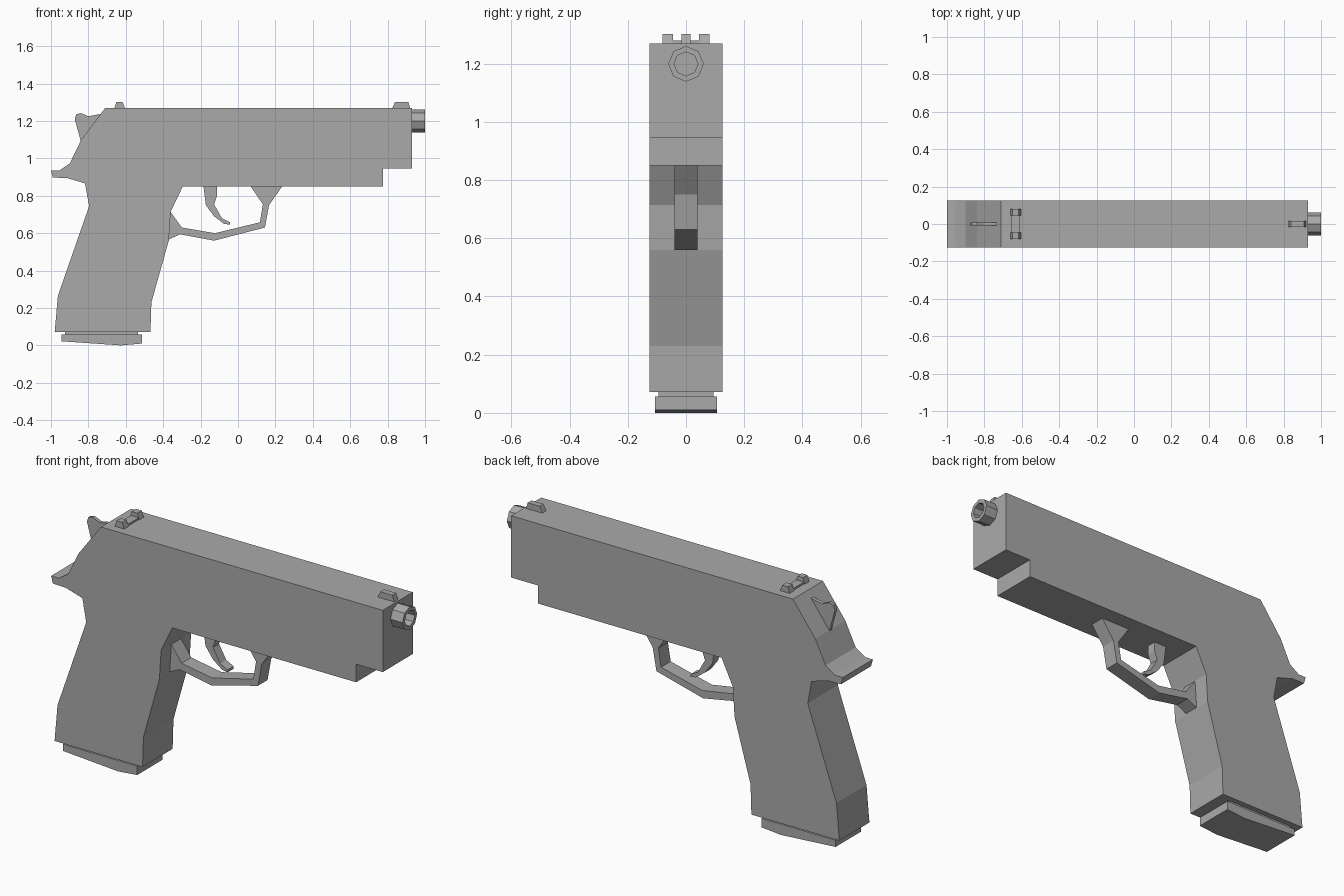
import bpy, bmesh, math

cube = bpy.data.objects.get("Cube")
if cube:
    bpy.data.objects.remove(cube)

grey = bpy.data.materials.new("plain grey")
grey.use_nodes = True
COLOUR = (0.4, 0.4, 0.4, 1)
grey.diffuse_color = COLOUR
grey.node_tree.nodes["Principled BSDF"].inputs["Base Color"].default_value = COLOUR


def finish(name, bm):
    bmesh.ops.recalc_face_normals(bm, faces=bm.faces)
    mesh = bpy.data.meshes.new(name)
    bm.to_mesh(mesh)
    bm.free()
    mesh.materials.append(grey)
    obj = bpy.data.objects.new(name, mesh)
    bpy.context.collection.objects.link(obj)
    return obj


def slab(name, profile, half, centre=0):
    """Extrude a side profile (x, z) across y."""
    bm = bmesh.new()
    face = bm.faces.new([bm.verts.new((x, centre - half, z)) for x, z in profile])
    new = bmesh.ops.extrude_face_region(bm, geom=[face])["geom"]
    verts = [v for v in new if isinstance(v, bmesh.types.BMVert)]
    bmesh.ops.translate(bm, verts=verts, vec=(0, 2 * half, 0))
    return finish(name, bm)


def box(name, x0, x1, z0, z1, half):
    return slab(name, [(x0, z0), (x1, z0), (x1, z1), (x0, z1)], half)


# Slide, frame and grip in one outline
slab("body", [
    (-.71, 1.27), (.93, 1.27), (.93, .945), (.775, .945), (.775, .85),
    (-.295, .85), (-.36, .715), (-.37, .56), (-.463, .23), (-.468, .072),
    (-.98, .072), (-.963, .265), (-.796, .745), (-.818, .866), (-.914, .895),
    (-.99, .897), (-1, .935), (-.955, .935), (-.9, .972), (-.84, 1.096)], .125)

# Trigger guard and trigger
slab("trigger_guard", [
    (.24, .855), (.166, .75), (.144, .63), (-.128, .56), (-.31, .594),
    (-.372, .565), (-.362, .716), (-.3, .63), (-.123, .6), (.117, .658),
    (.133, .754), (.064, .855)], .04)
slab("trigger", [
    (-.185, .855), (-.172, .75), (-.128, .69), (-.075, .65), (-.043, .645),
    (-.043, .658), (-.086, .68), (-.128, .754), (-.112, .8), (-.112, .855)], .025)

# Hammer
slab("hammer", [
    (-.84, 1.09), (-.873, 1.21), (-.865, 1.235), (-.84, 1.242),
    (-.8, 1.225), (-.735, 1.237)], .009)

# Sights
slab("front_sight", [(.825, 1.27), (.84, 1.302), (.91, 1.302), (.92, 1.27)], .016)
box("rear_sight_base", -.655, -.61, 1.265, 1.28, .05)
for side, y in (("left", .063), ("right", -.063)):
    slab("rear_sight_" + side,
         [(-.66, 1.27), (-.65, 1.302), (-.617, 1.302), (-.605, 1.27)], .018, y)

# Magazine foot
box("magazine_neck", -.925, -.535, .05, .08, .095)
slab("magazine_foot", [
    (-.945, .057), (-.513, .057), (-.513, .01), (-.625, 0), (-.945, .022)], .106)

# Muzzle: eight-sided tube with an open bore
bm = bmesh.new()
rings = []
for x, r in ((.925, .061), (1, .061), (1, .041), (.931, .041)):
    rings.append([bm.verts.new((x, r * math.sin(i * math.pi / 4),
                                1.199 + r * math.cos(i * math.pi / 4)))
                  for i in range(8)])
for a, b in zip(rings, rings[1:]):
    for i in range(8):
        j = (i + 1) % 8
        bm.faces.new((a[i], a[j], b[j], b[i]))
bm.faces.new(rings[-1])
bm.faces.new(rings[0])
finish("muzzle", bm)
